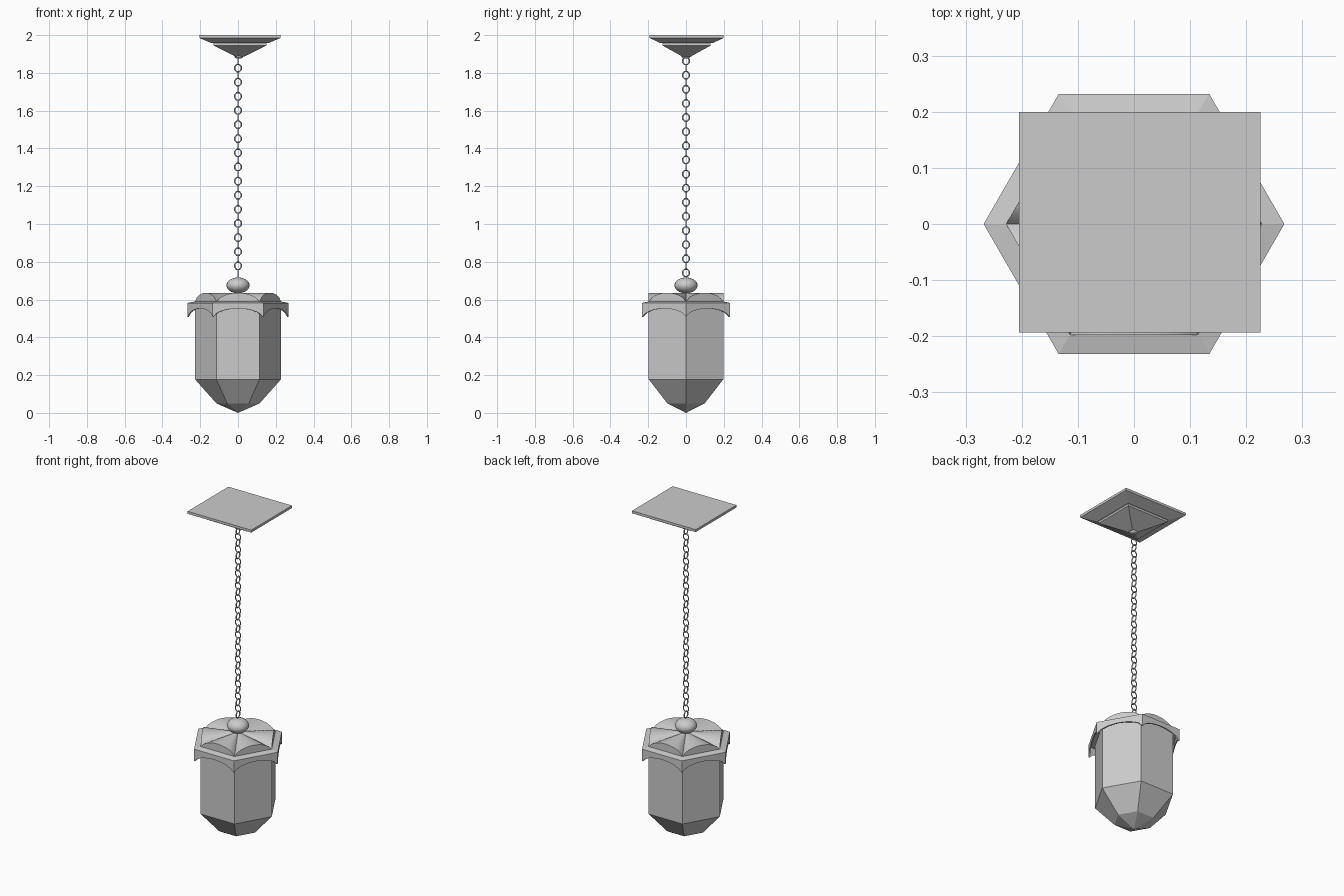
import bpy, bmesh, math
from mathutils import Vector

cube = bpy.data.objects.get("Cube")
if cube:
    bpy.data.objects.remove(cube)

grey = bpy.data.materials.new("plain grey")
grey.use_nodes = True
grey.diffuse_color = (0.6, 0.6, 0.6, 1)
grey.node_tree.nodes["Principled BSDF"].inputs["Base Color"].default_value = (0.6, 0.6, 0.6, 1)


def finish(name, bm, smooth=False):
    bmesh.ops.remove_doubles(bm, verts=bm.verts, dist=0.0001)
    bmesh.ops.recalc_face_normals(bm, faces=bm.faces)
    mesh = bpy.data.meshes.new(name)
    bm.to_mesh(mesh)
    bm.free()
    mesh.materials.append(grey)
    obj = bpy.data.objects.new(name, mesh)
    bpy.context.collection.objects.link(obj)
    for poly in mesh.polygons:
        poly.use_smooth = smooth
    return obj


def skin(bm, rows, closed=True):
    """Bridge rows of points with quads."""
    rings = [[bm.verts.new(p) for p in row] for row in rows]
    count = len(rows[0])
    for a, b in zip(rings, rings[1:]):
        for i in range(count if closed else count - 1):
            j = (i + 1) % count
            bm.faces.new((a[i], a[j], b[j], b[i]))
    return rings


def corner(i, radius, z):
    a = math.radians(60 * i)
    return Vector((radius * math.cos(a), radius * math.sin(a), z))


def arch_row(side, radius, base, rise, steps=12):
    """Arched edge along one side of the hexagon."""
    a, b = corner(side, radius, base), corner(side + 1, radius, base)
    row = []
    for k in range(steps + 1):
        t = k / steps
        p = a.lerp(b, t)
        p.z += rise * math.sqrt(max(0, 1 - (2 * t - 1) ** 2)) ** 1.3
        row.append(p)
    return row


# Square ceiling canopy in two tiers
bm = bmesh.new()
profile = [(0.215, 2.0), (0.215, 1.985), (0.15, 1.957), (0.14, 1.957),
           (0.14, 1.945), (0.025, 1.887)]
rows = [[(0.01 + sx * r, 0.003 + sy * r * 0.914, z)
         for sx, sy in ((-1, -1), (1, -1), (1, 1), (-1, 1))] for r, z in profile]
rings = skin(bm, rows)
bm.faces.new(rings[0])
bm.faces.new(rings[-1])
finish("ceiling_canopy", bm)


# Round knobs under the canopy and on top of the lantern
def knob(name, x, z, radius, height):
    bm = bmesh.new()
    bmesh.ops.create_uvsphere(bm, u_segments=24, v_segments=14, radius=1)
    for v in bm.verts:
        v.co = (x + v.co.x * radius, v.co.y * radius, z + v.co.z * height)
    finish(name, bm, True)


knob("canopy_knob", 0.004, 1.887, 0.024, 0.012)
knob("lantern_knob", 0, 0.675, 0.061, 0.042)

# Chain of octagonal links, alternate links turned a quarter
bm = bmesh.new()
wire = 0.0033
for n in range(31):
    z = 1.863 - n * 0.0374
    rows = []
    for i in range(9):
        a = math.radians(45 * i + 22.5)
        row = []
        for k in range(6):
            b = math.radians(60 * k)
            r = 0.0185 + wire * math.cos(b)
            across, depth = r * math.cos(a), wire * math.sin(b)
            up = z + r * math.sin(a) * 1.12
            row.append((across, depth, up) if n % 2 else (depth, across, up))
        rows.append(row)
    skin(bm, rows)
finish("chain", bm)

# Hexagonal lantern body with a faceted point
bm = bmesh.new()
rows = [[corner(i, r, z) for i in range(6)]
        for r, z in ((0.228, 0.59), (0.228, 0.178), (0.114, 0.05))]
rings = skin(bm, rows)
tip = bm.verts.new((0, 0, 0))
for i in range(6):
    bm.faces.new((rings[-1][i], rings[-1][(i + 1) % 6], tip))
finish("lantern_body", bm)

# Vaulted roof: one arched petal per side, running to the centre
bm = bmesh.new()
for side in range(6):
    arch = arch_row(side, 0.228, 0.588, 0.048)
    foot = [Vector((p.x, p.y, 0.585)) for p in arch]
    centre = [Vector((0, 0, 0.636))] * len(arch)
    inner = [p.lerp(c, 0.98) for p, c in zip(arch, centre)]
    skin(bm, [foot, arch, inner], closed=False)
finish("roof_petals", bm, True)
bpy.context.view_layer.objects.active = bpy.data.objects["roof_petals"]
bpy.data.objects["roof_petals"].select_set(True)
bpy.ops.object.shade_smooth_by_angle(angle=math.radians(25))

# Collar with a ledge and a scalloped skirt
bm = bmesh.new()
for side in range(6):
    lower = arch_row(side, 0.268, 0.508, 0.045)
    hem = arch_row(side, 0.260, 0.508, 0.045)
    outer = [Vector((p.x, p.y, 0.582)) for p in lower]
    ledge = [Vector((p.x * 0.85, p.y * 0.85, 0.59)) for p in lower]
    under = [Vector((p.x, p.y, 0.575)) for p in hem]
    inside = [Vector((p.x * 0.876, p.y * 0.876, 0.575)) for p in hem]
    skin(bm, [ledge, outer, lower, hem, under, inside], closed=False)
finish("scalloped_collar", bm)
